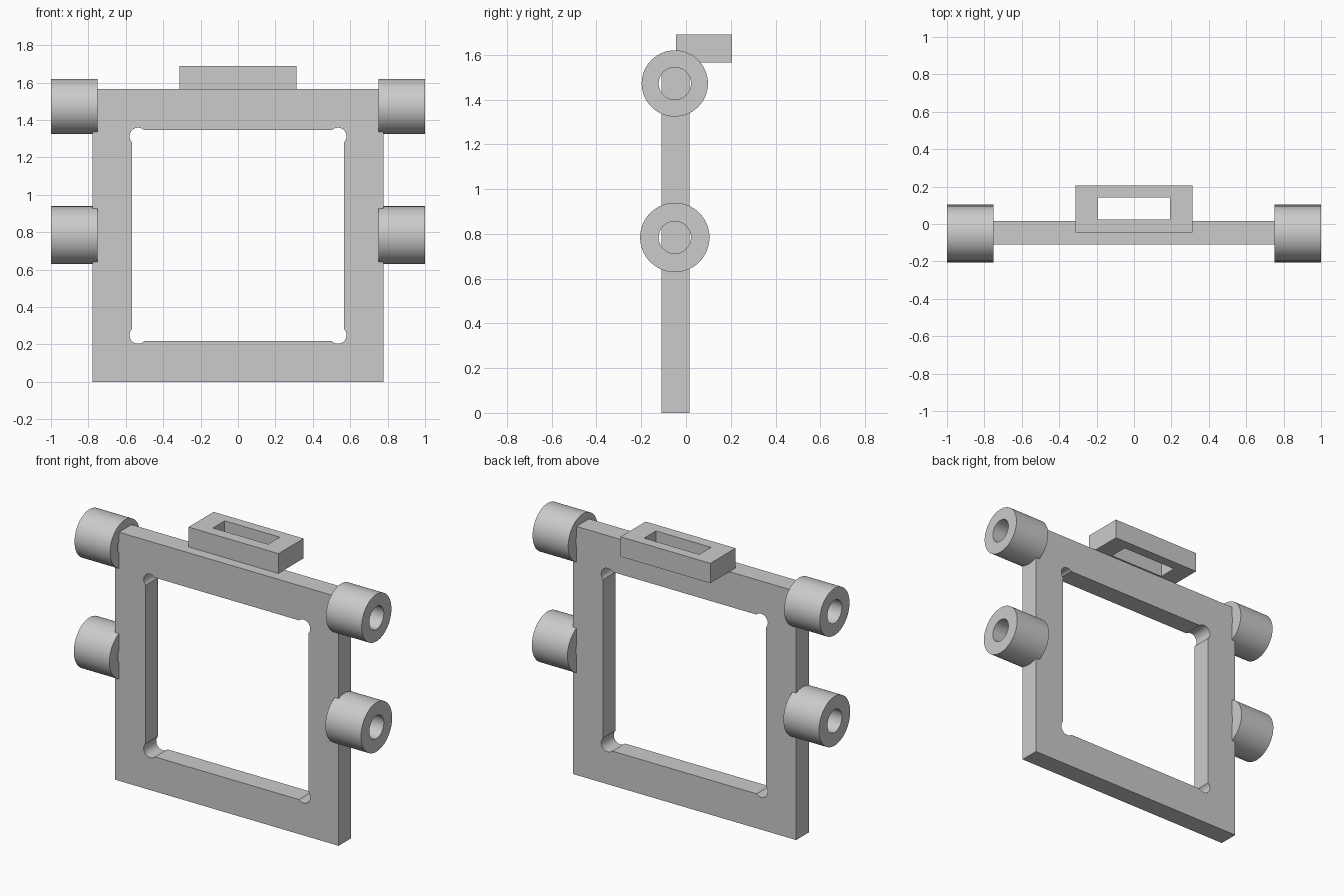
import bpy, bmesh, math
from mathutils import Matrix, Vector

if "Cube" in bpy.data.objects:
    bpy.data.objects.remove(bpy.data.objects["Cube"])

grey = bpy.data.materials.new("plain grey")
grey.diffuse_color = (0.6, 0.6, 0.6, 1)
grey.use_nodes = True
grey.node_tree.nodes["Principled BSDF"].inputs["Base Color"].default_value = grey.diffuse_color


def rect(x0, x1, y0, y1):
    return [(x0, y0), (x1, y0), (x1, y1), (x0, y1)]


def arc(cx, cy, r, a0, a1, n):
    return [(cx + r * math.cos(a0 + (a1 - a0) * i / n),
             cy + r * math.sin(a0 + (a1 - a0) * i / n)) for i in range(n + 1)]


def circle(cx, cy, r, n=64):
    return arc(cx, cy, r, 0, math.tau, n)[:-1]


def prism(name, loops, to3d, push):
    """Fill an outline with holes, then extrude it along push."""
    bm = bmesh.new()
    for loop in loops:
        vs = [bm.verts.new(to3d(u, v)) for u, v in loop]
        for a, b in zip(vs, vs[1:] + vs[:1]):
            bm.edges.new((a, b))
    bmesh.ops.triangle_fill(bm, edges=bm.edges[:], use_beauty=True)
    ext = bmesh.ops.extrude_face_region(bm, geom=bm.faces[:], use_keep_orig=True)
    moved = [g for g in ext["geom"] if isinstance(g, bmesh.types.BMVert)]
    bmesh.ops.translate(bm, verts=moved, vec=Vector(push))
    bmesh.ops.recalc_face_normals(bm, faces=bm.faces[:])
    for f in bm.faces:
        f.smooth = True
    mesh = bpy.data.meshes.new(name)
    bm.to_mesh(mesh)
    bm.free()
    mesh.set_sharp_from_angle(angle=math.radians(30))
    mesh.materials.append(grey)
    ob = bpy.data.objects.new(name, mesh)
    bpy.context.collection.objects.link(ob)
    return ob


# Square frame, its window relieved by a round at each corner
window = []
for k, (cx, cz) in enumerate([(0.534, 0.25), (0.534, 1.313), (-0.534, 1.313), (-0.534, 0.25)]):
    mid = math.radians(-45 + 90 * k)
    window += arc(cx, cz, 0.046, mid - math.pi / 2, mid + math.pi / 2, 20)
prism("frame", [rect(-0.778, 0.778, 0, 1.565), window],
      lambda u, v: (u, -0.11, v), (0, 0.125, 0))

# Slotted tab on the top edge, overhanging the back
prism("slotted_tab", [rect(-0.313, 0.313, -0.045, 0.205), rect(-0.192, 0.192, 0.025, 0.142)],
      lambda u, v: (u, v, 1.565), (0, 0, 0.125))

# Bored hinge bosses on both sides
for level, z, r in (("upper", 1.472, 0.148), ("lower", 0.784, 0.155)):
    for side, x in (("left", -1.0), ("right", 0.752)):
        prism(f"{side}_{level}_boss", [circle(-0.05, z, r), circle(-0.05, z, 0.072)],
              lambda u, v: (x, u, v), (0.248, 0, 0))
